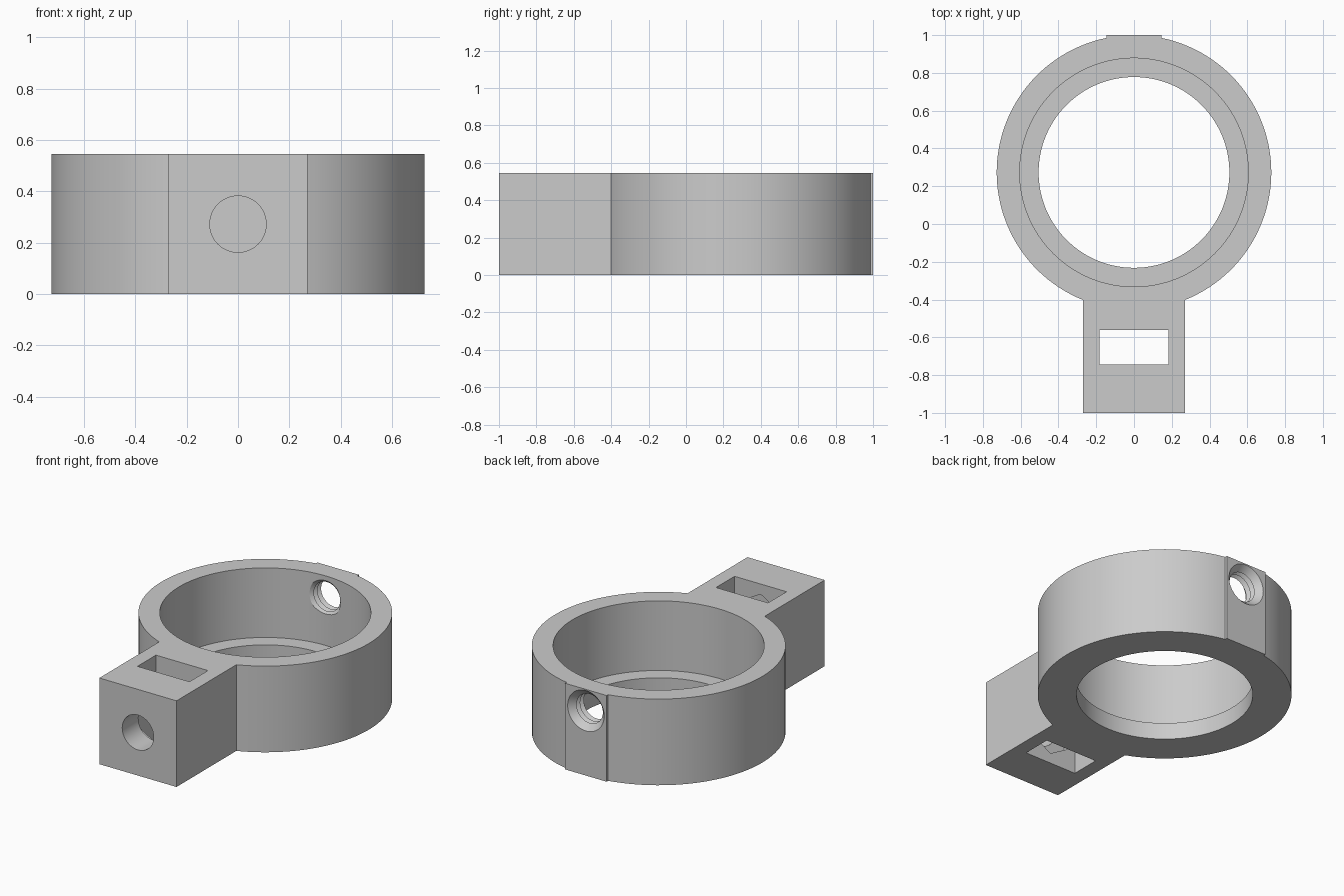
import bpy, bmesh, math
from mathutils import Matrix, Vector

cube = bpy.data.objects.get("Cube")
if cube:
    bpy.data.objects.remove(cube, do_unlink=True)

HEIGHT = 0.545
MID = HEIGHT / 2
CENTRE_Y = 0.273
RADIUS = 0.727
ARM = 0.27        # half width of the front block
PAD = 0.145       # half width of the rear flat

grey = bpy.data.materials.new("plain_grey")
grey.use_nodes = True
colour = (0.6, 0.6, 0.6, 1)
grey.diffuse_color = colour
grey.node_tree.nodes["Principled BSDF"].inputs["Base Color"].default_value = colour


def make_object(name, bm):
    bmesh.ops.recalc_face_normals(bm, faces=bm.faces)
    mesh = bpy.data.meshes.new(name)
    bm.to_mesh(mesh)
    bm.free()
    mesh.materials.append(grey)
    obj = bpy.data.objects.new(name, mesh)
    bpy.context.collection.objects.link(obj)
    return obj


def extrude_outline(name, points, z0, z1):
    bm = bmesh.new()
    face = bm.faces.new([bm.verts.new((x, y, z0)) for x, y in points])
    new = bmesh.ops.extrude_face_region(bm, geom=[face])["geom"]
    bmesh.ops.translate(bm, vec=(0, 0, z1 - z0),
                        verts=[v for v in new if isinstance(v, bmesh.types.BMVert)])
    return make_object(name, bm)


def turned_y(name, profile, z, sides, turn=0.0):
    """Closed solid turned about a y-directed axis; profile is (y, radius)."""
    bm = bmesh.new()
    rings = []
    for y, r in profile:
        angles = [turn + math.tau * i / sides for i in range(sides)]
        rings.append([bm.verts.new((r * math.cos(a), y, z + r * math.sin(a))) for a in angles])
    for a, b in zip(rings, rings[1:]):
        for i in range(sides):
            j = (i + 1) % sides
            bm.faces.new((a[i], a[j], b[j], b[i]))
    bm.faces.new(rings[0])
    bm.faces.new(rings[-1])
    return make_object(name, bm)


def disc(radius, sides=128):
    return [(radius * math.cos(math.tau * i / sides),
             CENTRE_Y + radius * math.sin(math.tau * i / sides)) for i in range(sides)]


def cut(target, cutter):
    cutter.hide_render = True
    mod = target.modifiers.new(cutter.name, "BOOLEAN")
    mod.operation = "DIFFERENCE"
    mod.solver = "EXACT"
    mod.object = cutter
    bpy.context.view_layer.objects.active = target
    bpy.ops.object.modifier_apply(modifier=mod.name)
    bpy.data.objects.remove(cutter, do_unlink=True)


# Outer body: round collar, square front block and rear flat in one outline
start = -math.acos(ARM / RADIUS)
end = math.acos(PAD / RADIUS)
steps = 52
right = [(ARM, -1.0)]
for i in range(steps + 1):
    a = start + (end - start) * i / steps
    right.append((RADIUS * math.cos(a), CENTRE_Y + RADIUS * math.sin(a)))
right.append((PAD, 1.0))
left = [(-x, y) for x, y in reversed(right)]
body = extrude_outline("clamp_collar", right + left, 0, HEIGHT)

# Stepped bore: wide seat above a narrower lip
cut(body, extrude_outline("lip_bore", disc(0.505), -0.1, HEIGHT + 0.1))
cut(body, extrude_outline("seat_bore", disc(0.605), 0.105, HEIGHT + 0.1))

# Nut slot, hexagonal pocket and bolt hole in the front block
slot = [(-0.182, -0.745), (0.182, -0.745), (0.182, -0.56), (-0.182, -0.56)]
cut(body, extrude_outline("nut_slot", slot, -0.1, HEIGHT + 0.1))
cut(body, turned_y("nut_pocket", [(-0.84, 0.208), (-0.7, 0.208)], MID, 6, math.pi / 6))
cut(body, turned_y("bolt_hole", [(-1.1, 0.11), (-0.7, 0.11)], MID, 48))

# Threaded rear hole with a countersunk mouth
pitch = 0.036
thread = [(0.8 + pitch * i / 2, 0.092 if i % 2 else 0.112) for i in range(10)]
thread += [(0.975, 0.105), (1.0, 0.128), (1.05, 0.128)]
cut(body, turned_y("threaded_hole", thread, 0.41, 48))

bpy.ops.object.select_all(action="DESELECT")
body.select_set(True)
bpy.context.view_layer.objects.active = body
bpy.ops.object.shade_smooth_by_angle(angle=math.radians(25))
